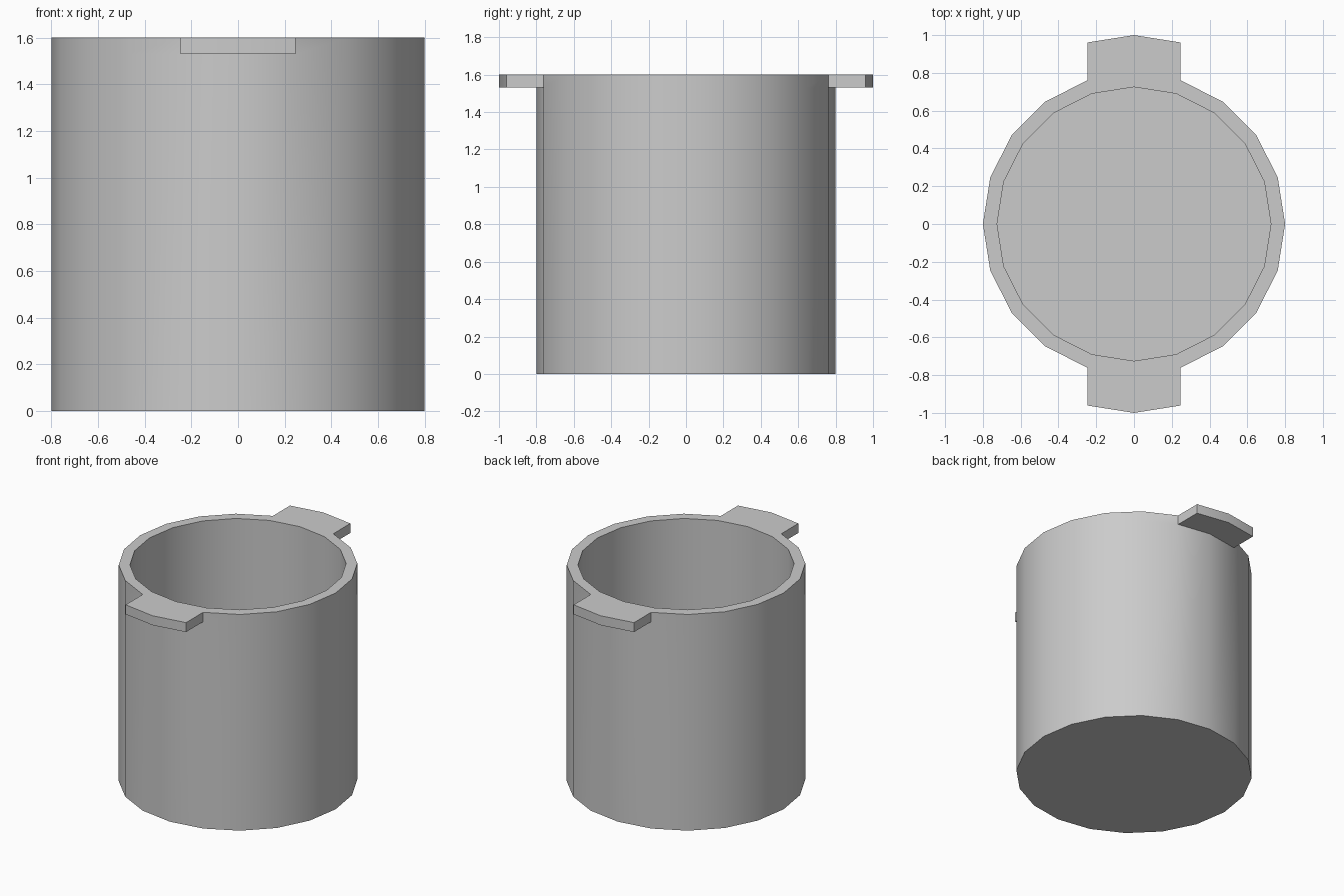
import bpy, bmesh
from math import cos, sin, pi, radians

if "Cube" in bpy.data.objects:
    bpy.data.objects.remove(bpy.data.objects["Cube"])

SIDES = 20
# Cup profile (radius, z): outer wall, lug level, rim, inner wall, floor
PROFILE = [(0.8, 0), (0.8, 1.53), (0.8, 1.6), (0.725, 1.6), (0.725, 0.07)]

bm = bmesh.new()
rings = [[bm.verts.new((r * cos(2 * pi * i / SIDES), r * sin(2 * pi * i / SIDES), z))
          for i in range(SIDES)] for r, z in PROFILE]

# Walls and rim
bands = []
for a, b in zip(rings, rings[1:]):
    bands.append([bm.faces.new((a[i], a[(i + 1) % SIDES], b[(i + 1) % SIDES], b[i]))
                  for i in range(SIDES)])

# Underside and inner floor
bm.faces.new(rings[0][::-1])
bm.faces.new(rings[-1])

# Two lugs pulled out of the top band, front and back
for mid, direction in ((SIDES // 4, 1), (3 * SIDES // 4, -1)):
    result = bmesh.ops.extrude_face_region(bm, geom=[bands[1][mid - 1], bands[1][mid]])
    verts = [g for g in result["geom"] if isinstance(g, bmesh.types.BMVert)]
    bmesh.ops.translate(bm, verts=verts, vec=(0, 0.2 * direction, 0))
    old = [f for f in (bands[1][mid - 1], bands[1][mid]) if f.is_valid]
    if old:
        bmesh.ops.delete(bm, geom=old, context='FACES')

bmesh.ops.recalc_face_normals(bm, faces=bm.faces)
mesh = bpy.data.meshes.new("pot")
bm.to_mesh(mesh)
bm.free()
pot = bpy.data.objects.new("pot", mesh)
bpy.context.collection.objects.link(pot)

# Smooth round walls, sharp rim and lugs
bpy.context.view_layer.objects.active = pot
pot.select_set(True)
bpy.ops.object.shade_smooth_by_angle(angle=radians(30))
